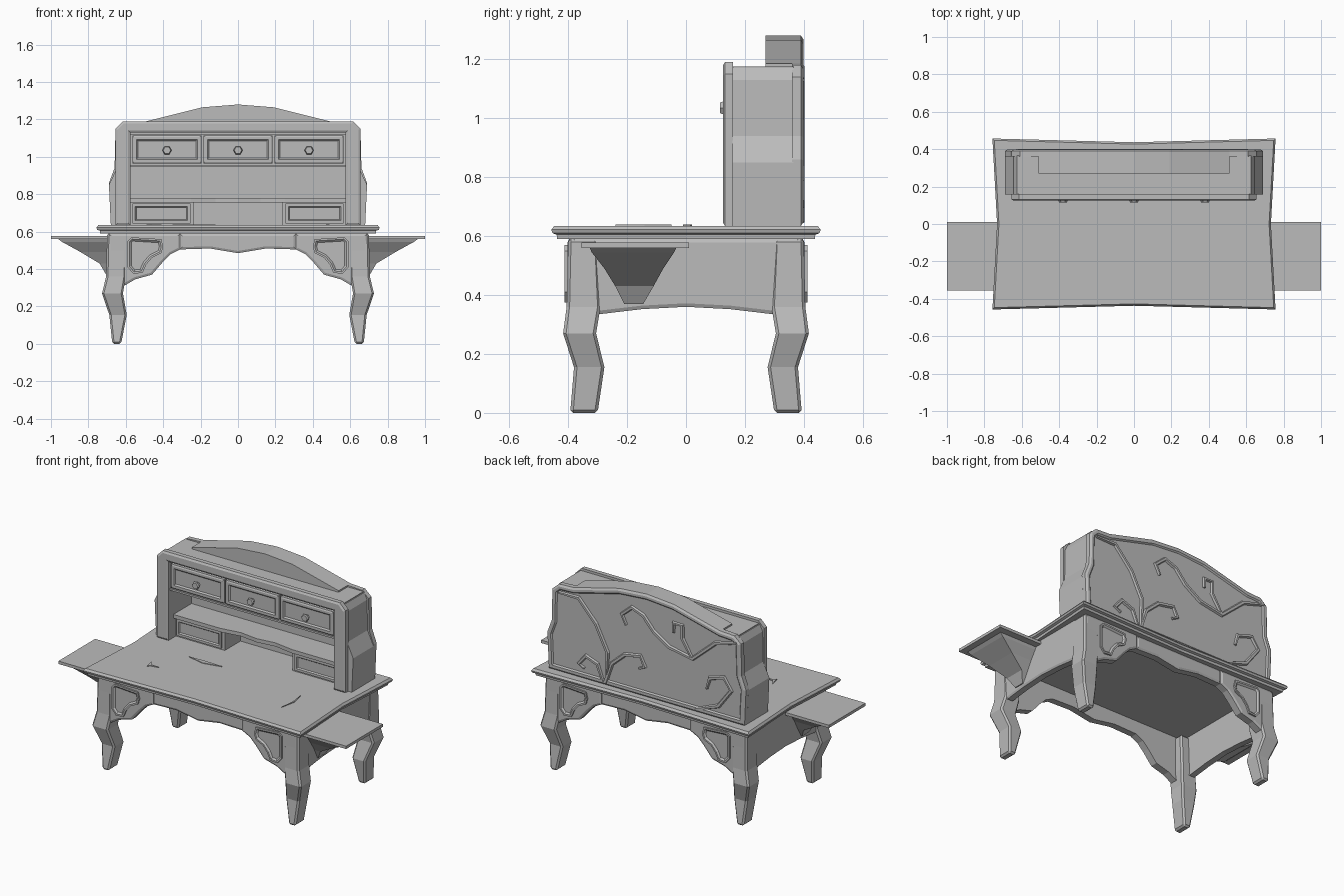
import bpy
import bmesh
import math
from mathutils import Vector

cube = bpy.data.objects.get("Cube")
if cube:
    bpy.data.objects.remove(cube, do_unlink=True)

grey = bpy.data.materials.new("plain grey")
grey.use_nodes = True
tone = (0.5, 0.5, 0.5, 1)
grey.diffuse_color = tone
for node in grey.node_tree.nodes:
    if node.type == 'BSDF_PRINCIPLED':
        node.inputs["Base Color"].default_value = tone


def finish(name, bm):
    bmesh.ops.recalc_face_normals(bm, faces=bm.faces[:])
    mesh = bpy.data.meshes.new(name)
    bm.to_mesh(mesh)
    bm.free()
    mesh.materials.append(grey)
    obj = bpy.data.objects.new(name, mesh)
    bpy.context.scene.collection.objects.link(obj)
    return obj


def loft(name, rings, insets=()):
    """Skin equal-length rings of points, cap both ends, inset the last cap."""
    bm = bmesh.new()
    loops = [[bm.verts.new(p) for p in ring] for ring in rings]
    count = len(loops[0])
    for low, high in zip(loops, loops[1:]):
        for i in range(count):
            j = (i + 1) % count
            bm.faces.new((low[i], low[j], high[j], high[i]))
    bm.faces.new(loops[0])
    cap = bm.faces.new(loops[-1])
    bmesh.ops.recalc_face_normals(bm, faces=bm.faces[:])
    bm.normal_update()
    for width, depth in insets:
        bmesh.ops.inset_region(bm, faces=[cap], thickness=width, depth=depth,
                               use_even_offset=True, use_boundary=True)
        bm.normal_update()
    return finish(name, bm)


def prism(name, axis, pts, start, end, insets=()):
    """Extrude a flat outline along an axis; the end face takes the insets."""
    place = {'x': lambda p, v: (v, p[0], p[1]),
             'y': lambda p, v: (p[0], v, p[1]),
             'z': lambda p, v: (p[0], p[1], v)}[axis]
    return loft(name, [[place(p, v) for p in pts] for v in (start, end)], insets)


def rect(x0, x1, y0, y1):
    return [(x0, y0), (x1, y0), (x1, y1), (x0, y1)]


def box(name, x, y, z):
    return prism(name, 'z', rect(*x, *y), *z)


def flip(pts, sx=1, sy=1):
    return [(p[0] * sx, p[1] * sy) for p in pts]


def both(pts):
    """Outline of the +x half, closed with its mirror image."""
    return pts + [(-x, z) for x, z in reversed(pts) if x > 0]


def side_name(sx, sy=None):
    end = "" if sy is None else ("front_" if sy < 0 else "back_")
    return end + ("left" if sx > 0 else "right")


CHAMFER = [(.012, .006)]
RAISED_RIM = [(.01, 0), (.01, -.009)]

# Table top with concave edges and a moulded rim
outline = [(.757, .457), (0, .437), (-.757, .457), (-.732, 0),
           (-.757, -.457), (0, -.437), (.757, -.457), (.732, 0)]
loft("table_top", [[(x - math.copysign(d, x) if x else 0,
                     y - math.copysign(d, y) if y else 0, z) for x, y in outline]
                   for z, d in ((.59, .02), (.605, .018), (.61, .004),
                                (.622, 0), (.635, .01))])

# Legs and the corner brackets of the apron
leg_rows = [(0, .625, .672, .3, .393), (.155, .595, .688, .277, .38),
            (.27, .615, .727, .305, .417), (.36, .6, .705, .29, .405),
            (.59, .6, .7, .3, .4)]
bracket = [(.31, .59), (.69, .59), (.69, .34), (.61, .31), (.55, .345),
           (.46, .37), (.4, .44), (.36, .48), (.31, .505)]
panel = [(.41, .56), (.57, .57), (.59, .55), (.59, .41), (.56, .375), (.51, .38),
         (.49, .425), (.46, .46), (.41, .485), (.4, .52)]
for sx in (1, -1):
    for sy in (1, -1):
        where = side_name(sx, sy)
        leg = loft(where + "_leg", [[(sx * x, sy * y, z) for x, y in rect(a, b, c, d)]
                                    for z, a, b, c, d in leg_rows])
        bevel = leg.modifiers.new("edge", 'BEVEL')
        bevel.width = .01
        bevel.segments = 1
        bevel.limit_method = 'ANGLE'
        bevel.angle_limit = math.radians(60)
        prism(where + "_bracket", 'y', flip(bracket, sx), sy * .35, sy * .396, CHAMFER)
        prism(where + "_corner_panel", 'y', flip(panel, sx), sy * .39, sy * .412, RAISED_RIM)

# Apron centres, front and back
centre = both([(.31, .59), (.31, .505), (.15, .51), (0, .485)])
for sy, end in ((-1, "front"), (1, "back")):
    prism(end + "_apron", 'y', centre, sy * .35, sy * .392, CHAMFER)

# Side aprons, pull-out leaves and their tapered supports
side_apron = both([(.38, .59), (.38, .34), (.285, .336), (.15, .352), (0, .36)])
support_rows = [(.37, .705, -.21, -.145), (.43, .74, -.24, -.11), (.49, .84, -.277, -.077),
                (.545, .94, -.32, -.04), (.56, .96, -.327, -.033)]
for sx in (1, -1):
    where = side_name(sx)
    prism(where + "_apron", 'x', side_apron, sx * .655, sx * .693, CHAMFER)
    box(where + "_leaf", (sx * .66, sx * 1), (-.355, .01), (.56, .578))
    loft(where + "_leaf_support", [[(sx * x, y, z) for x, y in rect(.67, b, c, d)]
                                   for z, b, c, d in support_rows])

# Hutch: front frame, bulging sides, roof
frame = both([(.575, .635), (.655, .635), (.655, 1.15), (.615, 1.19)])
opening = [(-.575, .635), (-.575, 1.13), (.575, 1.13)]
half = [(.575, .635), (.655, .635), (.655, 1.15), (.615, 1.19)]
ring = half + flip(half[::-1], -1) + opening[1:]
prism("hutch_front_frame", 'y', ring, .16, .132, [(.012, .007)])
side_rows = [(.635, .68), (.85, .69), (.94, .648), (1.13, .645), (1.17, .625)]
for sx in (1, -1):
    loft(side_name(sx) + "_hutch_side",
         [[(sx * x, y, z) for x, y in rect(.575, b, .158, .365)] for z, b in side_rows])
box("hutch_roof", (-.62, .62), (.15, .365), (1.12, 1.175))

# Arched back board and the crest in front of it
arch = [(.51, 1.185), (.33, 1.23), (.19, 1.265), (0, 1.28)]
back = both([(.68, .635), (.69, .86), (.66, .94), (.655, 1.14), (.61, 1.18)] + arch)
prism("hutch_back", 'y', back, .36, .39, [(.012, .008), (.015, 0), (.008, -.008)])
prism("crest", 'y', both([(.51, 1.17)] + arch), .36, .27)

# Upper row of three drawers with six-sided knobs
box("drawer_case", (-.575, .575), (.165, .365), (.95, 1.13))
box("drawer_rail", (-.575, .575), (.145, .365), (.945, .957))
for i, name in enumerate(("right", "middle", "left")):
    cx = (i - 1) * .38
    prism(name + "_drawer", 'y', rect(cx - .185, cx + .185, .965, 1.115), .17, .142,
          [(.008, .004), (.014, 0), (.008, -.008)])
    rings = [[(cx + r * math.cos(k * math.tau / 6), y, 1.035 + r * math.sin(k * math.tau / 6))
              for k in range(6)] for y, r in ((.15, .014), (.128, .014), (.125, .025), (.115, .02))]
    loft(name + "_knob", rings)

# Lower shelf with a wavy front edge, above two small drawers
shelf = both([(.575, .36), (.575, .18), (.25, .18), (.12, .2), (0, .185)])
prism("lower_shelf", 'z', shelf, .757, .78)
for sx in (1, -1):
    where = side_name(sx)
    box(where + "_small_case", (sx * .235, sx * .575), (.205, .365), (.635, .76))
    prism(where + "_small_drawer", 'y', rect(*sorted((sx * .255, sx * .565)), .645, .75),
          .21, .195, [(.015, 0), (.006, -.008)])

# Thin splinters on the table top
for name, pts in (("right", [(-.49, -.16), (-.465, -.195), (-.41, -.2), (-.46, -.21), (-.475, -.225)]),
                  ("middle", [(-.35, .015), (-.24, .02), (-.12, .015), (-.24, -.01)]),
                  ("left", [(.47, -.05), (.49, -.14), (.47, -.24), (.48, -.14)])):
    prism(name + "_splinter", 'z', pts, .63, .639)

# Scrolling vines on the back board
vines = [
    [(.61, 1.13), (.47, 1.13), (.35, 1), (.27, .84), (.28, .65)],
    [(.28, .65), (.24, .78), (.15, .86), (.04, .88), (.01, .82), (.05, .8)],
    [(.3, .65), (.34, .75), (.42, .78), (.47, .72), (.43, .7)],
    [(.14, 1.05), (.17, 1.11), (.1, 1.17), (.02, 1.14), (-.05, 1.06), (-.16, .99),
     (-.32, .96), (-.48, 1.1), (-.63, 1.14)],
    [(-.32, .96), (-.25, 1.07), (-.25, 1.15), (-.19, 1.15), (-.19, 1.09)],
    [(-.34, .65), (-.5, .71), (-.59, .83), (-.54, .9), (-.44, .87), (-.42, .8)],
]


def vine(name, path, y, radius):
    """Four-sided strip that follows a path and tapers at its ends."""
    pts = [Vector(p) for p in path]
    rings = []
    for i, p in enumerate(pts):
        along = (pts[min(i + 1, len(pts) - 1)] - pts[max(i - 1, 0)]).normalized()
        across = Vector((-along.y, along.x))
        r = radius * (.6 if i in (0, len(pts) - 1) else 1)
        a, b, c, d = p + across * r, p + across * r * .5, p - across * r * .5, p - across * r
        rings.append([(a.x, y, a.y), (b.x, y + .016, b.y), (c.x, y + .016, c.y), (d.x, y, d.y)])
    loft(name, rings)


for i, path in enumerate(vines):
    vine("vine_%d" % (i + 1), path, .386, .015)
